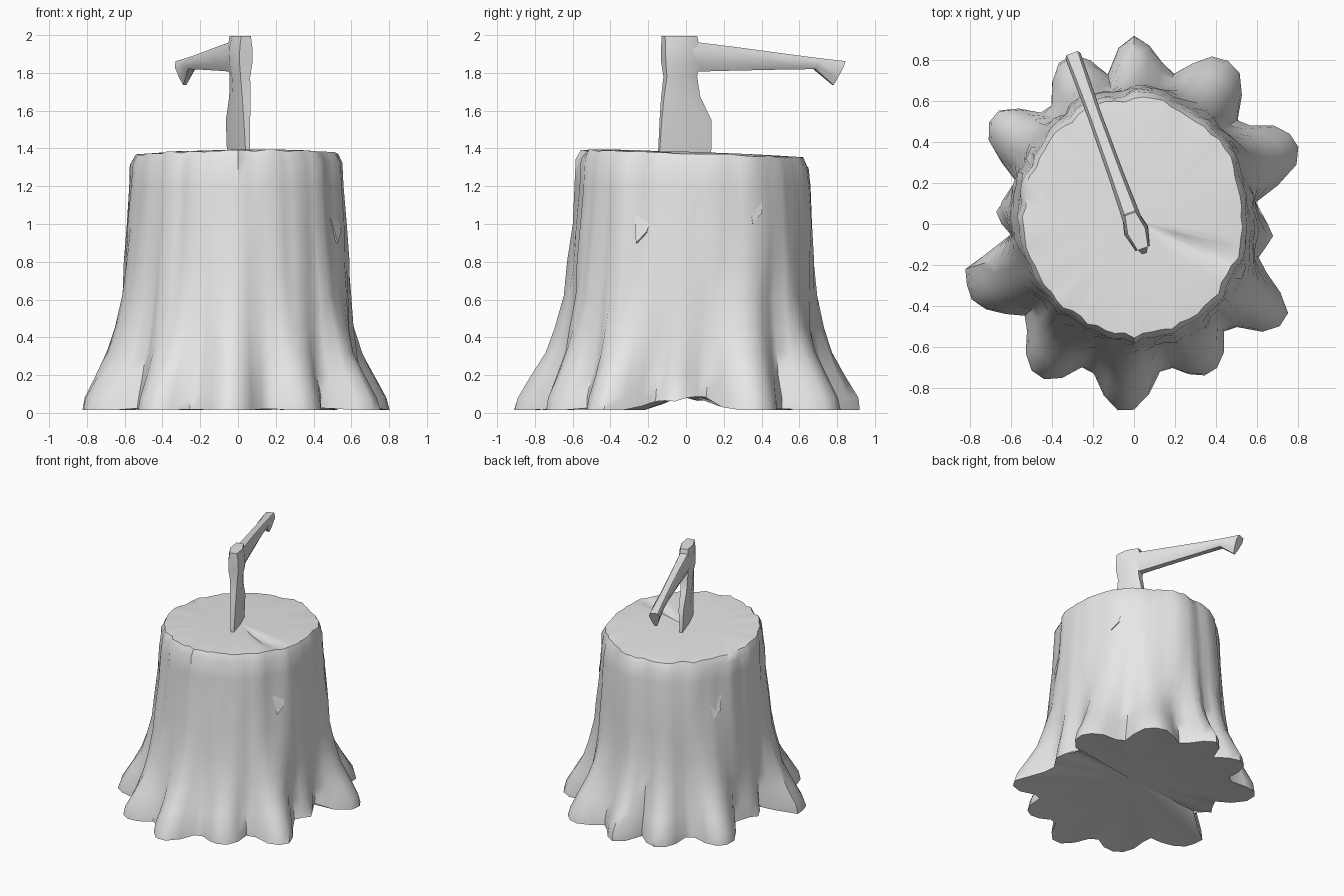
import bpy, bmesh, math, random
from mathutils import Vector

random.seed(4)
cube = bpy.data.objects.get("Cube")
if cube:
    bpy.data.objects.remove(cube)

grey = bpy.data.materials.new("plain_grey")
grey.use_nodes = True
grey.diffuse_color = (0.8, 0.8, 0.8, 1)
grey.node_tree.nodes["Principled BSDF"].inputs["Base Color"].default_value = (0.8, 0.8, 0.8, 1)


def finish(name, bm, angle):
    """Turn a bmesh into a shaded object."""
    bmesh.ops.recalc_face_normals(bm, faces=bm.faces)
    mesh = bpy.data.meshes.new(name)
    bm.to_mesh(mesh)
    bm.free()
    mesh.materials.append(grey)
    obj = bpy.data.objects.new(name, mesh)
    bpy.context.collection.objects.link(obj)
    bpy.ops.object.select_all(action='DESELECT')
    obj.select_set(True)
    bpy.context.view_layer.objects.active = obj
    bpy.ops.object.shade_smooth_by_angle(angle=math.radians(angle))
    return obj


def loft(bm, rings):
    """Skin a list of equal-length point rings."""
    loops = [[bm.verts.new(p) for p in ring] for ring in rings]
    for low, high in zip(loops, loops[1:]):
        for i in range(len(low)):
            j = (i + 1) % len(low)
            bm.faces.new((low[i], low[j], high[j], high[i]))
    return loops


def fan(bm, loop, centre):
    tip = bm.verts.new(centre)
    for i in range(len(loop)):
        bm.faces.new((loop[i], loop[(i + 1) % len(loop)], tip))


def interpolate(points, x):
    for (x0, a), (x1, b) in zip(points, points[1:]):
        if x0 <= x <= x1:
            return a + (b - a) * (x - x0) / max(x1 - x0, 1e-6)
    return points[-1][1]


# Roots: direction, reach, half width (degrees), and reach of the valley after
ROOTS = [(27, .89, 6, .69), (60, .92, 6, .74), (90, .92, 4, .73),
         (112, .89, 5, .66), (143, .88, 5, .62), (175, .68, 3, .6),
         (202, .88, 7, .68), (238, .89, 5, .71), (267, .92, 5, .7),
         (297, .83, 5, .66), (327, .88, 5, .62), (356, .69, 2, .6)]
outline = []
for k, (a, reach, half, valley) in enumerate(ROOTS):
    following = ROOTS[(k + 1) % len(ROOTS)]
    start = a + half
    end = following[0] - following[2] + (360 if k == len(ROOTS) - 1 else 0)
    outline += [(a - half, reach * .97), (a, reach), (a + half, reach * .97),
                (start + (end - start) * .5, valley)]
outline = [(a - 360, r) for a, r in outline] + outline

# Stump: trunk radius and root strength at each height
COUNT = 72
LEVELS = [(.015, .6, 1), (.08, .6, .95), (.2, .6, .72), (.32, .605, .48),
          (.45, .615, .28), (.62, .62, .13), (.8, .625, .06), (1, .62, .02),
          (1.2, .61, 0), (1.32, .6, 0), (1.37, .575, 0)]
grooves = [random.uniform(-.014, .014) for _ in range(COUNT)]
TOP = LEVELS[-1][0]


def top_height(x, y):
    return TOP + .012 * x - .035 * y


def trunk_point(i, z, core, strength):
    degrees = i * 360 / COUNT
    a = math.radians(degrees)
    spread = interpolate(outline, degrees) - .6
    bark = grooves[i] * (1 - strength) + random.uniform(-.006, .006)
    r = core + strength * spread + bark
    x = r * math.cos(a) * (1 - .07 * min(z, 1))
    y = r * math.sin(a) + .035 * min(z, 1)
    if z < .05:
        lift = max(0, .78 - r) / .18
        z += lift * (.02 + .07 * abs(math.cos(a)) ** 20)
    if z > 1.3:
        z += top_height(x, y) - TOP + random.uniform(-.006, .006)
    return Vector((x, y, z))


rings = [[trunk_point(i, *level) for i in range(COUNT)] for level in LEVELS]

# Cut surface, with a shallow split running in from the rim
for scale in (.8, .4):
    ring = []
    for i, p in enumerate(rings[len(LEVELS) - 1]):
        x, y = p.x * scale, p.y * scale
        split = max(0, 1 - abs(i * 360 / COUNT - 338) / 9) * .03
        ring.append(Vector((x, y, top_height(x, y) + .008 - split)))
    rings.append(ring)
bm = bmesh.new()
loops = loft(bm, rings)
fan(bm, loops[-1], (0, .02, TOP + .01))

# Hollow underside
fan(bm, loops[0], (0, 0, .1))
finish("stump", bm, 50)

# Loose bark flaps: direction, top, bottom, half width
for a, high, low, half in [(33, 1.22, 1.0, 5), (-25, 1.06, .9, 5),
                           (-60, .8, .62, 4), (150, 1.1, .9, 5), (215, .85, .68, 4)]:
    bm = bmesh.new()

    def on_bark(degrees, r, z):
        t = math.radians(degrees)
        return bm.verts.new((r * math.cos(t) * .93, r * math.sin(t) + .03, z))
    corners = [on_bark(a - half, .6, high), on_bark(a + half, .6, high),
               on_bark(a + half * .6, .635, low + .06), on_bark(a - half * .5, .64, low),
               on_bark(a, .56, low)]
    bmesh.ops.convex_hull(bm, input=corners)
    finish("bark_flap", bm, 30)

# Axe frame: along the handle, across it, and the head centre
along = Vector((-.34, .94, 0)).normalized()
across = Vector((along.y, -along.x, 0))
middle = Vector((.012, -.035, 0))


def place(u, v, z):
    return middle + along * u + across * v + Vector((0, 0, z))


# Axe head: height, front, back, half thickness
HEAD = [(1.3, -.12, .17, .012), (1.39, -.115, .175, .02), (1.55, -.105, .175, .03),
        (1.67, -.095, .11, .038), (1.78, -.08, .09, .045), (1.86, -.09, .1, .062),
        (1.94, -.09, .1, .058), (1.995, -.09, .09, .045)]
bm = bmesh.new()
rings = []
for z, front, back, half in HEAD:
    mid = (front + back) / 2
    rings.append([place(u, v, z) for u, v in
                  ((front, -half * .6), (mid, -half), (back, -half * .6),
                   (back, half * .6), (mid, half), (front, half * .6))])
loops = loft(bm, rings)
bm.faces.new(loops[0])
bm.faces.new(loops[-1])
finish("axe_head", bm, 40)

# Axe handle: distance at top and bottom, heights, half widths at top and bottom
HANDLE = [(.02, .02, 1.97, 1.805, .05, .04), (.3, .3, 1.938, 1.812, .04, .035),
          (.6, .6, 1.9, 1.818, .036, .032), (.78, .76, 1.878, 1.82, .04, .032),
          (.925, .865, 1.862, 1.735, .048, .014)]
bm = bmesh.new()
rings = []
for u_top, u_low, high, low, wide, narrow in HANDLE:
    ring = []
    for t, side in ((0, .6), (.25, 1), (.7, 1), (1, .6), (1, -.6), (.7, -1), (.25, -1), (0, -.6)):
        v = side * (wide + (narrow - wide) * t)
        ring.append(place(u_top + (u_low - u_top) * t, v, high + (low - high) * t))
    rings.append(ring)
loops = loft(bm, rings)
bm.faces.new(loops[0])
bm.faces.new(loops[-1])
finish("axe_handle", bm, 40)
